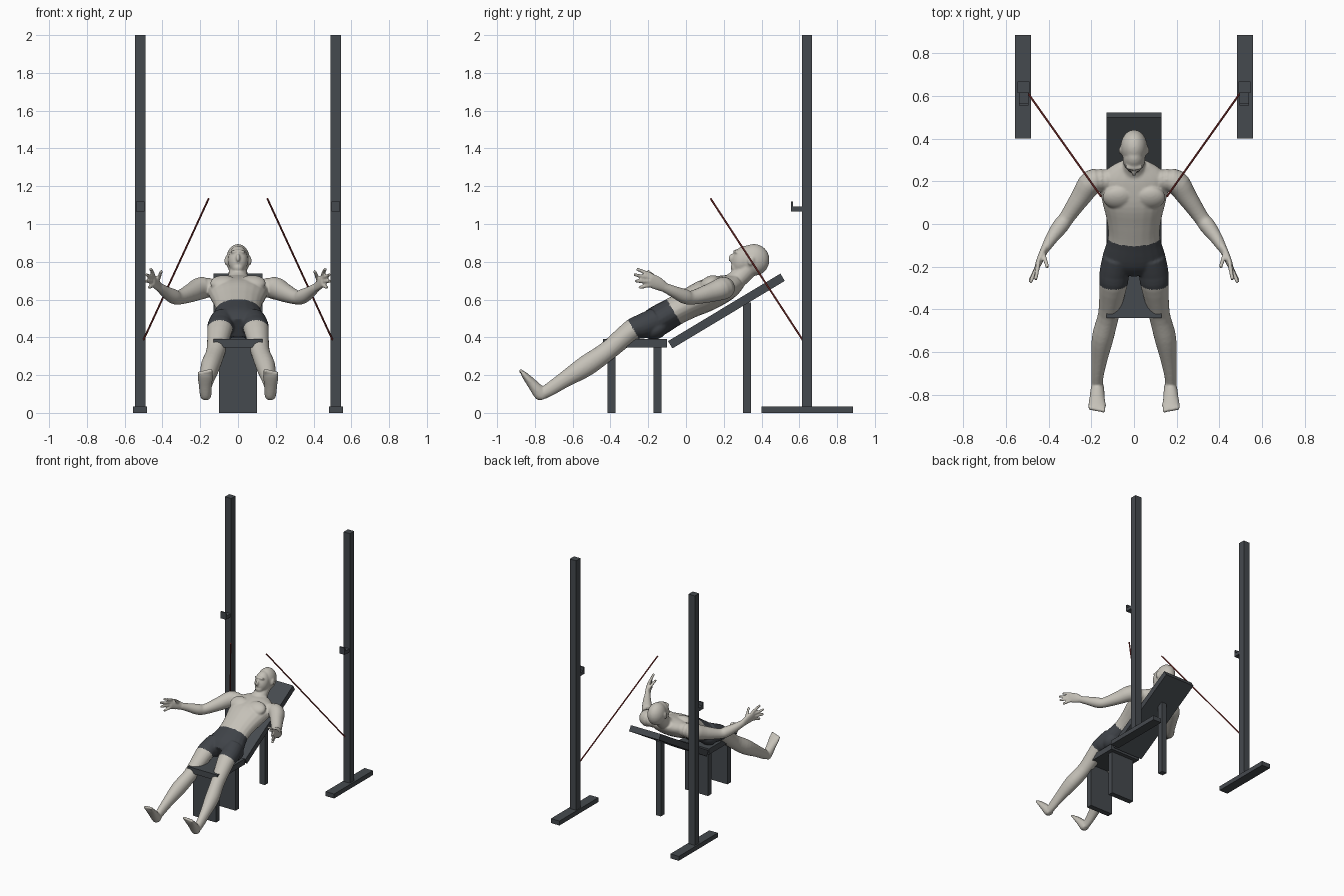
import bpy, bmesh, math
from mathutils import Vector, Matrix

cube = bpy.data.objects.get("Cube")
if cube:
    bpy.data.objects.remove(cube, do_unlink=True)


def material(name, color):
    m = bpy.data.materials.new(name)
    m.diffuse_color = (*color, 1)
    m.use_nodes = True
    node = next(n for n in m.node_tree.nodes if n.type == 'BSDF_PRINCIPLED')
    node.inputs["Base Color"].default_value = (*color, 1)
    return m


steel = material("dark slate", (0.06, 0.068, 0.077))
skin = material("pale clay", (0.56, 0.535, 0.48))
cloth = material("charcoal cloth", (0.05, 0.056, 0.065))
red = material("dark red", (0.28, 0.045, 0.04))


def add_object(name, bm, mat):
    mesh = bpy.data.meshes.new(name)
    bmesh.ops.recalc_face_normals(bm, faces=bm.faces)
    bm.to_mesh(mesh)
    bm.free()
    ob = bpy.data.objects.new(name, mesh)
    bpy.context.collection.objects.link(ob)
    mesh.materials.append(mat)
    return ob


def box(name, x, y, z, mat=steel):
    """Box from its x, y and z ranges."""
    bm = bmesh.new()
    lo, hi = zip(x, y, z)
    size = [b - a for a, b in zip(lo, hi)]
    mid = [(a + b) / 2 for a, b in zip(lo, hi)]
    bmesh.ops.create_cube(bm, size=1, matrix=Matrix.Translation(mid) @ Matrix.Diagonal((*size, 1)))
    return add_object(name, bm, mat)


# Bench frame: s runs up the backrest, d rises out of it
TILT = math.radians(31)
C, S = math.cos(TILT), math.sin(TILT)
ORIGIN = Vector((0, -0.095, 0.38))


def on_bench(x, s, d):
    return ORIGIN + Vector((x, C * s - S * d, S * s + C * d))


# Bench
box("seat", (-0.13, 0.13), (-0.44, -0.10), (0.345, 0.39))
box("seat_front_leg", (-0.10, 0.10), (-0.415, -0.372), (0, 0.345))
box("seat_rear_leg", (-0.10, 0.10), (-0.172, -0.13), (0, 0.345))
box("backrest_post", (-0.022, 0.022), (0.302, 0.345), (0, 0.585))
backrest = box("backrest", (-0.13, 0.13), (0, 0.694), (-0.045, 0))
backrest.matrix_world = Matrix.Translation(ORIGIN) @ Matrix.Rotation(TILT, 4, 'X')

# Uprights with feet, hooks and slanting rods
for side, k in (("left", 1), ("right", -1)):
    def span(a, b):
        return sorted((k * a, k * b))
    box(side + "_upright", span(0.49, 0.545), (0.615, 0.668), (0.035, 2.0))
    box(side + "_upright_foot", span(0.483, 0.557), (0.40, 0.885), (0, 0.035))
    box(side + "_hook_arm", span(0.495, 0.54), (0.555, 0.615), (1.067, 1.093))
    box(side + "_hook_lip", span(0.495, 0.54), (0.555, 0.566), (1.093, 1.12))
    a, b = Vector((k * 0.155, 0.13, 1.135)), Vector((k * 0.50, 0.617, 0.387))
    bm = bmesh.new()
    bmesh.ops.create_cone(
        bm, cap_ends=True, segments=10, radius1=0.005, radius2=0.005, depth=(b - a).length,
        matrix=Matrix.Translation((a + b) / 2) @ (b - a).to_track_quat('Z', 'Y').to_matrix().to_4x4())
    add_object(side + "_rod", bm, red)

# Body: overlapping volumes, fused by a voxel remesh
body = bmesh.new()


def blob(center, radii, tilt=0.0):
    m = Matrix.Translation(center) @ Matrix.Rotation(tilt, 4, 'X') @ Matrix.Diagonal((*radii, 1))
    bmesh.ops.create_uvsphere(body, u_segments=24, v_segments=16, radius=1, matrix=m)


def loft(sections, k=1, steps=4, sides=20):
    """Smooth tube through (centre, half width, half depth); k=-1 mirrors it."""
    keys = [Vector((*c, a, b)) for c, a, b in sections]
    path = []
    for i in range(len(keys) - 1):
        p0, p1, p2, p3 = (keys[min(max(j, 0), len(keys) - 1)] for j in range(i - 1, i + 3))
        for n in range(steps):
            t = n / steps
            path.append(0.5 * (2 * p1 + (p2 - p0) * t + (2 * p0 - 5 * p1 + 4 * p2 - p3) * t ** 2
                               + (3 * p1 - p0 - 3 * p2 + p3) * t ** 3))
    path.append(keys[-1])
    rings = []
    for i, q in enumerate(path):
        t = (path[min(i + 1, len(path) - 1)] - path[max(i - 1, 0)])
        t = Vector(t[:3]).normalized()
        u = (Vector((1, 0, 0)) - t * t.x).normalized()
        v = t.cross(u)
        ring = []
        for j in range(sides):
            w = math.tau * j / sides
            p = Vector(q[:3]) + u * (q[3] * math.cos(w)) + v * (q[4] * math.sin(w))
            ring.append(body.verts.new((k * p.x, p.y, p.z)))
        rings.append(ring)
    for r0, r1 in zip(rings, rings[1:]):
        for j in range(sides):
            n = (j + 1) % sides
            body.faces.new((r0[j], r0[n], r1[n], r1[j]))
    body.faces.new(rings[0][::-1])
    body.faces.new(rings[-1])


# Torso and neck
loft([(on_bench(0, s, d), a, b) for s, d, a, b in (
    (-0.075, 0.125, 0.10, 0.055), (-0.01, 0.12, 0.148, 0.08), (0.107, 0.118, 0.122, 0.077),
    (0.20, 0.113, 0.128, 0.080), (0.30, 0.103, 0.150, 0.086), (0.40, 0.085, 0.165, 0.072),
    (0.455, 0.08, 0.125, 0.055), (0.49, 0.085, 0.07, 0.04))])
loft([(on_bench(0, 0.42, 0.085), 0.075, 0.055), (on_bench(0, 0.50, 0.095), 0.052, 0.05),
      ((0, 0.345, 0.78), 0.05, 0.05)])

# Head
FACE = math.radians(-21)
blob((0, 0.36, 0.81), (0.063, 0.082, 0.084))
blob((0, 0.303, 0.81), (0.053, 0.058, 0.078), FACE)
blob((0, 0.262, 0.768), (0.03, 0.026, 0.024), FACE)
blob((0, 0.239, 0.822), (0.011, 0.014, 0.022), FACE)
blob((0, 0.25, 0.793), (0.02, 0.012, 0.010), FACE)
blob((0, 0.268, 0.852), (0.042, 0.018, 0.011), FACE)

for k in (1, -1):
    blob((k * 0.063, 0.345, 0.805), (0.009, 0.016, 0.025), FACE)      # ear
    blob(on_bench(k * 0.075, 0.345, 0.15), (0.072, 0.058, 0.036), TILT)  # chest muscle
    blob(on_bench(k * 0.075, -0.02, 0.085), (0.072, 0.07, 0.05), TILT)   # buttock
    # Leg
    loft([(on_bench(0.078, 0.0, 0.125), 0.07, 0.07), (on_bench(0.092, -0.075, 0.137), 0.07, 0.066),
          ((0.097, -0.285, 0.438), 0.066, 0.058), ((0.118, -0.42, 0.325), 0.05, 0.052),
          ((0.146, -0.53, 0.248), 0.051, 0.056), ((0.163, -0.64, 0.178), 0.037, 0.043),
          ((0.172, -0.72, 0.125), 0.028, 0.036), ((0.172, -0.76, 0.10), 0.027, 0.03)], k)
    # Foot and toes
    loft([((0.170, -0.752, 0.075), 0.022, 0.018), ((0.171, -0.768, 0.098), 0.031, 0.036),
          ((0.173, -0.815, 0.155), 0.036, 0.027), ((0.173, -0.848, 0.193), 0.042, 0.019),
          ((0.173, -0.862, 0.210), 0.039, 0.014)], k)
    for i in range(5):
        x = 0.143 + 0.0155 * i
        tip = 0.018 - 0.003 * i
        loft([((x, -0.852, 0.198), 0.010, 0.011), ((x, -0.862 - tip, 0.21 + tip), 0.009, 0.010)], k)
    # Arm
    loft([((0.12, 0.205, 0.66), 0.05, 0.05), ((0.195, 0.198, 0.66), 0.058, 0.06),
          ((0.25, 0.125, 0.635), 0.047, 0.050), ((0.315, 0.03, 0.610), 0.036, 0.037),
          ((0.345, -0.01, 0.618), 0.038, 0.039), ((0.385, -0.065, 0.642), 0.030, 0.031),
          ((0.415, -0.115, 0.665), 0.021, 0.025)], k)
    # Palm and fingers
    loft([((0.412, -0.105, 0.66), 0.019, 0.024), ((0.433, -0.15, 0.685), 0.017, 0.036),
          ((0.452, -0.195, 0.704), 0.013, 0.038)], k)
    for base, tip in (((0.425, -0.14, 0.70), (0.405, -0.205, 0.752)),
                      ((0.448, -0.185, 0.732), (0.462, -0.262, 0.762)),
                      ((0.450, -0.19, 0.714), (0.486, -0.275, 0.732)),
                      ((0.450, -0.19, 0.695), (0.488, -0.268, 0.698)),
                      ((0.446, -0.185, 0.677), (0.472, -0.25, 0.663))):
        loft([(base, 0.011, 0.011), (tip, 0.009, 0.009)], k)

# Fuse and soften the figure
rough = add_object("figure_volumes", body, skin)
remesh = rough.modifiers.new("fuse", 'REMESH')
remesh.mode = 'VOXEL'
remesh.voxel_size = 0.006
soften = rough.modifiers.new("soften", 'SMOOTH')
soften.factor = 0.5
soften.iterations = 5
graph = bpy.context.evaluated_depsgraph_get()
mesh = bpy.data.meshes.new_from_object(rough.evaluated_get(graph))
bpy.data.objects.remove(rough, do_unlink=True)
mesh.name = "figure"
mesh.materials.clear()
mesh.materials.append(skin)
mesh.materials.append(cloth)

# Shorts: the band of faces between waist and hem
for p in mesh.polygons:
    r = p.center - ORIGIN
    s = C * r.y + S * r.z
    p.material_index = int(-0.125 < s < 0.107 and abs(r.x) < 0.25)
    p.use_smooth = True
figure = bpy.data.objects.new("figure", mesh)
bpy.context.collection.objects.link(figure)
